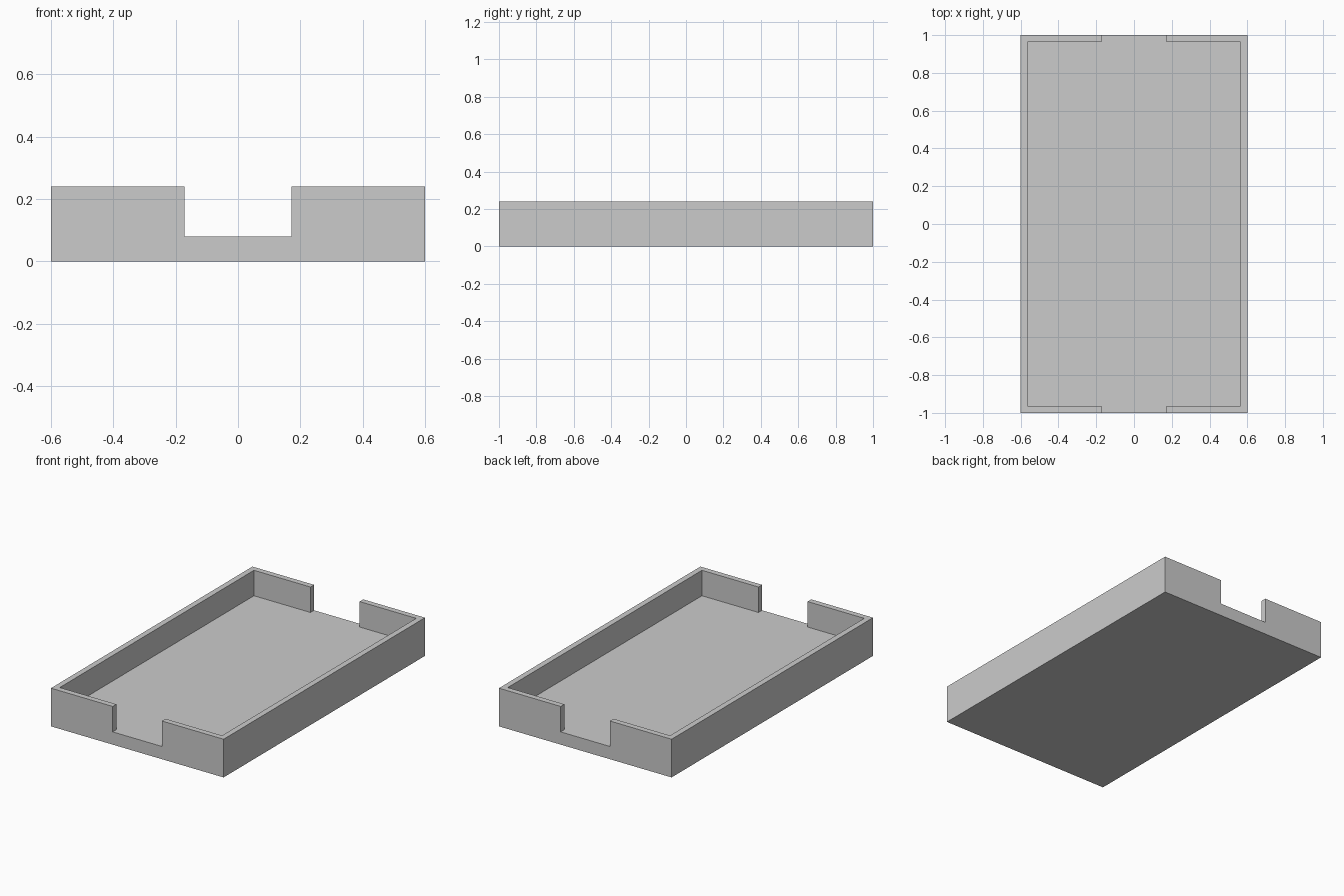
import bpy

if "Cube" in bpy.data.objects:
    bpy.data.objects.remove(bpy.data.objects["Cube"])

W, L, H = 1.2, 2.0, 0.24      # outer size
FLOOR, WALL = 0.08, 0.036     # floor height, wall thickness
NOTCH = 0.342                 # width of the end openings


def box(name, sx, sy, z0, z1):
    bpy.ops.mesh.primitive_cube_add(size=1, location=(0, 0, (z0 + z1) / 2))
    ob = bpy.context.object
    ob.name = name
    ob.scale = (sx, sy, z1 - z0)
    bpy.ops.object.transform_apply(location=True, rotation=False, scale=True)
    return ob


# Solid block for the tray
tray = box("tray", W, L, 0, H)

# Cavity, and a channel through both end walls down to the floor
cutters = [
    box("cavity_cutter", W - 2 * WALL, L - 2 * WALL, FLOOR, H + 0.2),
    box("end_notch_cutter", NOTCH, L + 0.4, FLOOR, H + 0.3),
]
bpy.context.view_layer.objects.active = tray
for c in cutters:
    m = tray.modifiers.new(c.name, 'BOOLEAN')
    m.operation = 'DIFFERENCE'
    m.solver = 'EXACT'
    m.object = c
    bpy.ops.object.modifier_apply(modifier=m.name)
    bpy.data.objects.remove(c, do_unlink=True)
